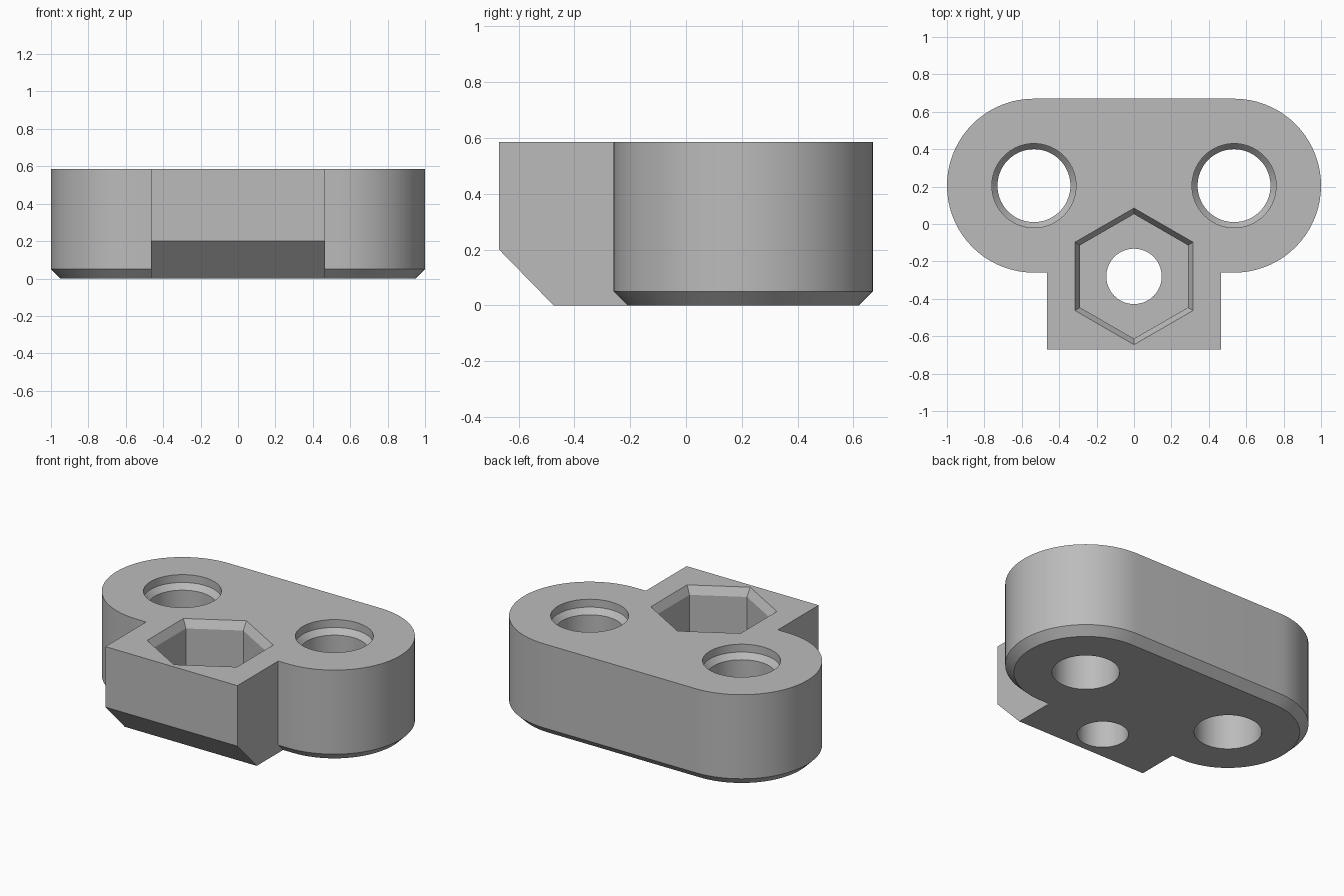
import bpy, math

default = bpy.data.objects.get("Cube")
if default:
    bpy.data.objects.remove(default)

HEIGHT = 0.585
ROUND_X, ROUND_Y, ROUND_R = 0.535, 0.205, 0.465
NUT_Y = -0.28

grey = bpy.data.materials.new("plain grey")
grey.use_nodes = True
colour = (0.5, 0.5, 0.5, 1)
grey.diffuse_color = colour
grey.node_tree.nodes["Principled BSDF"].inputs["Base Color"].default_value = colour


def loft(name, rings):
    """Closed solid through matching rings of points."""
    n = len(rings[0])
    verts = [p for ring in rings for p in ring]
    faces = [list(range(n))[::-1], [len(verts) - n + i for i in range(n)]]
    for k in range(len(rings) - 1):
        for i in range(n):
            j = (i + 1) % n
            faces.append([k * n + i, k * n + j, (k + 1) * n + j, (k + 1) * n + i])
    mesh = bpy.data.meshes.new(name)
    mesh.from_pydata(verts, [], faces)
    mesh.materials.append(grey)
    obj = bpy.data.objects.new(name, mesh)
    bpy.context.collection.objects.link(obj)
    return obj


def circle(x, y, z, r, n=72, turn=0.0):
    return [(x + r * math.cos(turn + math.tau * i / n),
             y + r * math.sin(turn + math.tau * i / n), z) for i in range(n)]


def stadium(z, r, n=36):
    pts = []
    for side, start in ((1, -math.pi / 2), (-1, math.pi / 2)):
        for i in range(n + 1):
            a = start + math.pi * i / n
            pts.append((side * ROUND_X + r * math.cos(a), ROUND_Y + r * math.sin(a), z))
    return pts


def turned(name, x, y, profile, n=72, turn=0.0):
    return loft(name, [circle(x, y, z, r, n, turn) for r, z in profile])


def combine(target, tool, operation):
    mod = target.modifiers.new(operation.lower(), 'BOOLEAN')
    mod.operation, mod.solver, mod.object = operation, 'EXACT', tool
    bpy.context.view_layer.objects.active = target
    bpy.ops.object.modifier_apply(modifier=mod.name)
    bpy.data.objects.remove(tool)


# Rounded body with a chamfered lower edge
body = loft("bracket_body", [stadium(0, ROUND_R - 0.05), stadium(0.05, ROUND_R),
                             stadium(HEIGHT, ROUND_R)])

# Front block with a sloped lower edge
side = [(0.1, 0), (0.1, HEIGHT), (-0.67, HEIGHT), (-0.67, 0.2), (-0.475, 0)]
block = loft("nut_block", [[(x, y, z) for y, z in side] for x in (-0.465, 0.465)])
combine(body, block, 'UNION')

# Stepped rod holes on both sides
for x in (-ROUND_X, ROUND_X):
    hole = turned("rod_hole", x, ROUND_Y, [
        (0.195, -0.1), (0.195, HEIGHT - 0.085), (0.225, HEIGHT - 0.05),
        (0.225, HEIGHT + 0.1)])
    combine(body, hole, 'DIFFERENCE')

# Hexagonal nut pocket with a flared rim
top = HEIGHT + 0.05
pocket = turned("nut_pocket", 0, NUT_Y, [
    (0.333, 0.24), (0.333, HEIGHT - 0.05), (0.365, HEIGHT), (0.397, top)],
    6, math.pi / 6)
combine(body, pocket, 'DIFFERENCE')

# Screw hole through the pocket floor
screw = turned("screw_hole", 0, NUT_Y, [(0.148, -0.1), (0.148, 0.4)])
combine(body, screw, 'DIFFERENCE')

# Smooth curved walls, crisp edges
bpy.ops.object.select_all(action='DESELECT')
body.select_set(True)
bpy.context.view_layer.objects.active = body
bpy.ops.object.shade_smooth_by_angle(angle=math.radians(20))
